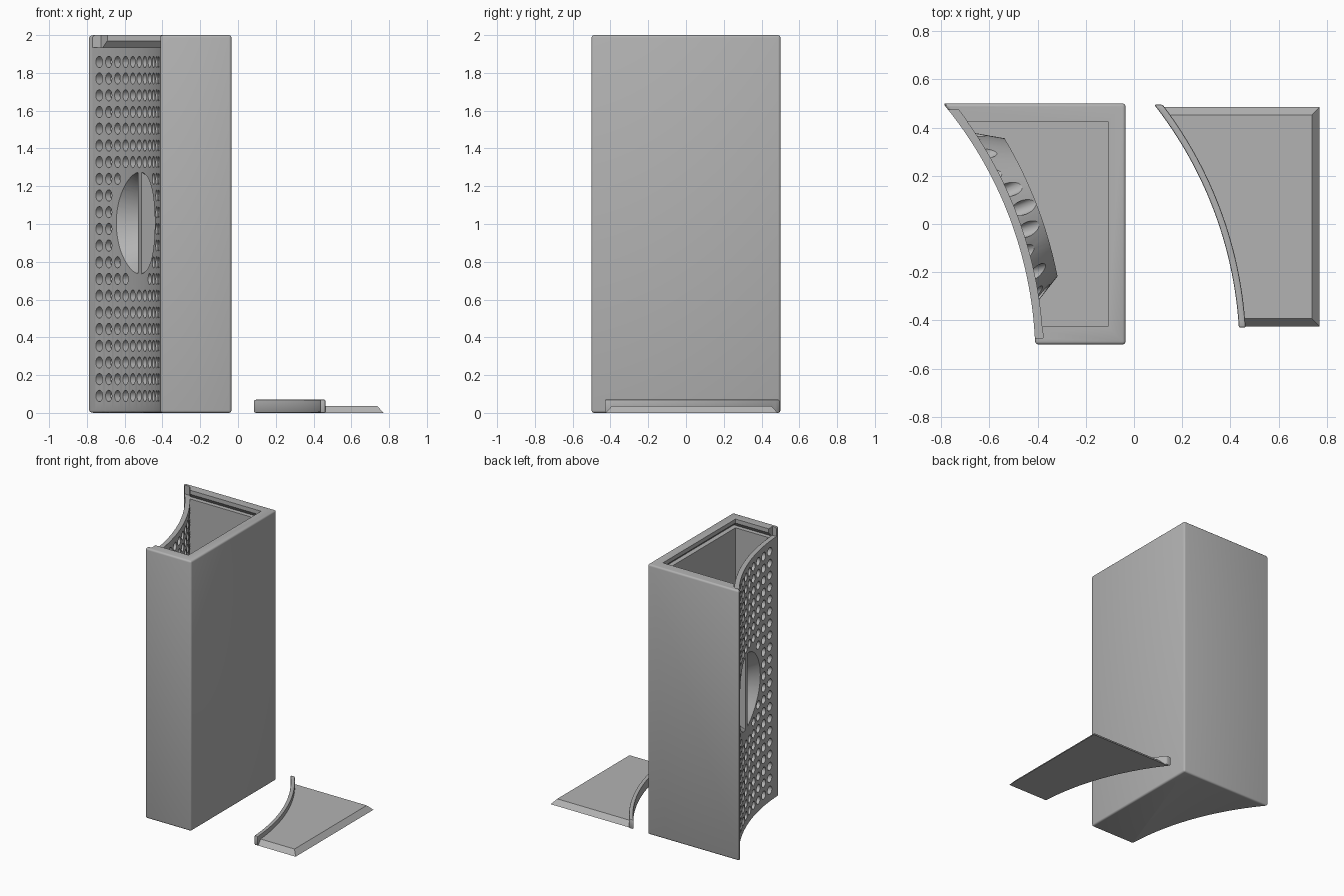
import bpy, bmesh
from math import sin, cos, asin, radians
from mathutils import Matrix, Vector

if "Cube" in bpy.data.objects:
    bpy.data.objects.remove(bpy.data.objects["Cube"])

# Concave side wall: an arc around a vertical axis
CX, CY, R = -2.069, -0.561, 1.66
WALL = 0.034
AXIS = radians(21)        # direction of the round grip
GRIP_Z = 1.005

grey = bpy.data.materials.new("light_grey")
grey.use_nodes = True
grey.diffuse_color = (0.45, 0.45, 0.45, 1)
grey.node_tree.nodes["Principled BSDF"].inputs["Base Color"].default_value = (0.45, 0.45, 0.45, 1)


def finish(bm, name):
    bmesh.ops.recalc_face_normals(bm, faces=bm.faces)
    mesh = bpy.data.meshes.new(name)
    bm.to_mesh(mesh)
    bm.free()
    mesh.materials.append(grey)
    ob = bpy.data.objects.new(name, mesh)
    bpy.context.collection.objects.link(ob)
    return ob


def apply(ob, mod):
    bpy.context.view_layer.objects.active = ob
    bpy.ops.object.modifier_apply(modifier=mod.name)


def combine(ob, other, op):
    mod = ob.modifiers.new("combine", "BOOLEAN")
    mod.operation, mod.solver, mod.object = op, "EXACT", other
    apply(ob, mod)
    bpy.data.objects.remove(other)


def bevel(ob, width, segments=3):
    mod = ob.modifiers.new("round", "BEVEL")
    mod.width, mod.segments, mod.limit_method = width, segments, "ANGLE"
    mod.angle_limit = radians(40)
    apply(ob, mod)


def smooth(ob):
    bpy.ops.object.select_all(action="DESELECT")
    ob.select_set(True)
    bpy.context.view_layer.objects.active = ob
    bpy.ops.object.shade_smooth_by_angle(angle=radians(30))


def arc(r, y0, y1, n=40):
    a0, a1 = asin((y0 - CY) / r), asin((y1 - CY) / r)
    angles = [a0 + (a1 - a0) * i / n for i in range(n + 1)]
    return [(CX + r * cos(a), CY + r * sin(a)) for a in angles]


def room(r, y, x):
    """Plan with one concave side and three straight sides."""
    return arc(r, -y, y) + [(x, y), (x, -y)]


def band(r0, r1, y0, y1):
    """Plan of a curved strip."""
    return arc(r0, y0, y1) + arc(r1, y0, y1)[::-1]


def loft(name, *levels):
    bm = bmesh.new()
    rings = [[bm.verts.new((x, y, z)) for x, y in plan] for plan, z in levels]
    bm.faces.new(rings[0][::-1])
    bm.faces.new(rings[-1])
    n = len(rings[0])
    for low, high in zip(rings, rings[1:]):
        for i in range(n):
            j = (i + 1) % n
            bm.faces.new((low[i], low[j], high[j], high[i]))
    return finish(bm, name)


def prism(name, plan, z0, z1):
    return loft(name, (plan, z0), (plan, z1))


def radial(angle, dist, z):
    """Frame whose z axis points into the box through the curved wall."""
    d = Vector((cos(angle), sin(angle), 0))
    place = Matrix.Translation(Vector((CX, CY, z)) + d * dist)
    return place @ d.to_track_quat("Z", "Y").to_matrix().to_4x4()


def cone(bm, angle, z, s0, s1, r0, r1, sides):
    bmesh.ops.create_cone(bm, cap_ends=True, segments=sides, radius1=r0, radius2=r1,
                          depth=s1 - s0, matrix=radial(angle, R + (s0 + s1) / 2, z))


def dish(name, base, inner, outer):
    """Round taper trimmed between two arcs."""
    bm = bmesh.new()
    cone(bm, AXIS, GRIP_Z, -0.2, 0.2, base + 0.12, base - 0.12, 64)
    ob = finish(bm, name)
    combine(ob, prism("trim", band(R + inner, R + outer, -0.54, 0.6), 0.4, 1.6), "INTERSECT")
    return ob


# Tall container with rounded edges
box = prism("container", room(R, 0.5, -0.035), 0, 2)
bevel(box, 0.013)
combine(box, prism("cavity", room(R + WALL, 0.425, -0.108), 0.05, 2.1), "DIFFERENCE")

# Bulge behind the grip, and the grip dish with an upright bar left standing
combine(box, dish("bulge", 0.366, 0.015, 0.125), "UNION")
recess = dish("recess", 0.27, -0.08, 0.09)
bm = bmesh.new()
bmesh.ops.create_cube(bm, size=1, matrix=radial(AXIS, R + 0.1, GRIP_Z) @ Matrix.Diagonal(
    (0.05, 0.9, 0.2, 1) if abs((radial(AXIS, 0, 0).to_3x3() @ Vector((0, 1, 0))).z) > 0.5
    else (0.9, 0.05, 0.2, 1)))
combine(recess, finish(bm, "bar"), "DIFFERENCE")
combine(box, recess, "DIFFERENCE")

# Dovetail slot and notch for the sliding lid
combine(box, loft("slot", (room(R + 0.01, 0.457, -0.073), 1.935),
                  (room(R + 0.01, 0.425, -0.108), 1.97),
                  (room(R + 0.01, 0.425, -0.108), 2.1)), "DIFFERENCE")
combine(box, prism("notch", band(R - 0.1, R + WALL, -0.472, 0.472), 1.934, 2.1), "DIFFERENCE")

# Grid of round vents through the curved wall
bm = bmesh.new()
for col in range(11):
    a = radians(36.5 - 3.03 * col)
    for row in range(21):
        z = 0.09 + 0.0884 * row
        gap = ((R * (a - AXIS)) ** 2 + (z - GRIP_Z) ** 2) ** 0.5
        if gap > 0.315:
            cone(bm, a, z, -0.05, 0.2 if gap < 0.42 else 0.045, 0.03, 0.03, 20)
combine(box, finish(bm, "vents"), "DIFFERENCE")
smooth(box)

# Sliding lid lying beside the container
lid = loft("lid", (room(R + 0.015, 0.455, -0.075), 0), (room(R + 0.015, 0.423, -0.107), 0.036))
lip = prism("lid_lip", band(R + 0.002, R + 0.03, -0.46, 0.465), 0, 0.07)
bevel(lip, 0.006, 2)
combine(lid, lip, "UNION")
lid.data.transform(Matrix.Translation((0.845, 0.03, 0)))
smooth(lid)
